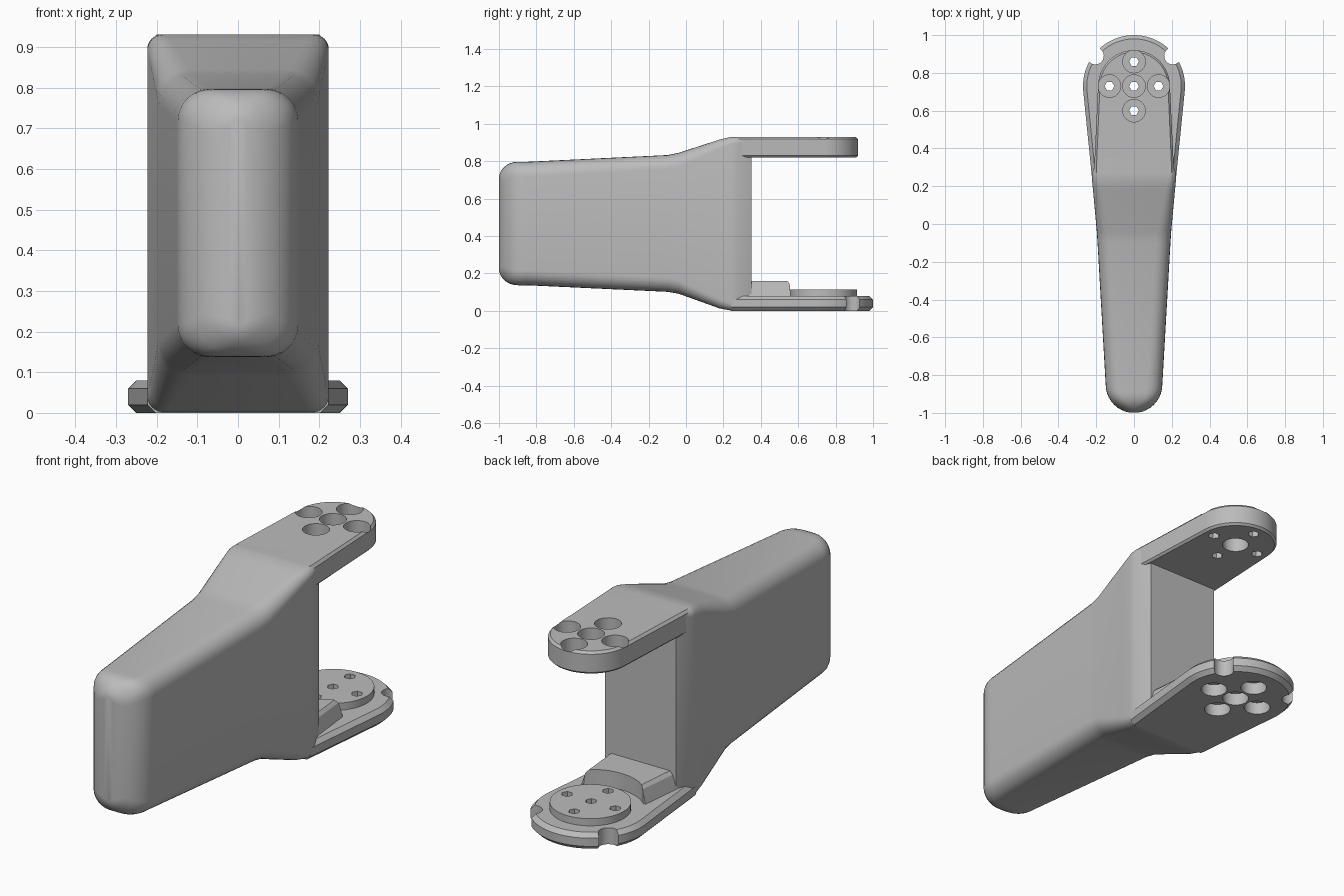
import bpy, bmesh
from math import sin, cos, pi, sqrt, radians, acos, atan2, hypot

cube = bpy.data.objects.get("Cube")
if cube:
    bpy.data.objects.remove(cube, do_unlink=True)

grey = bpy.data.materials.new("satin grey")
grey.use_nodes = True
colour = (0.5, 0.5, 0.5, 1)
grey.diffuse_color = colour
grey.node_tree.nodes["Principled BSDF"].inputs["Base Color"].default_value = colour

HUB = 0.73      # y of both pivot hubs
PITCH = 0.13    # spacing of the screw holes


def loft(name, rings):
    """Skin a list of equal-length point rings and cap both ends."""
    bm = bmesh.new()
    loops = [[bm.verts.new(p) for p in ring] for ring in rings]
    n = len(loops[0])
    for a, b in zip(loops, loops[1:]):
        for i in range(n):
            j = (i + 1) % n
            bm.faces.new((a[i], a[j], b[j], b[i]))
    bm.faces.new(loops[0][::-1])
    bm.faces.new(loops[-1])
    bmesh.ops.recalc_face_normals(bm, faces=bm.faces)
    mesh = bpy.data.meshes.new(name)
    bm.to_mesh(mesh)
    bm.free()
    obj = bpy.data.objects.new(name, mesh)
    bpy.context.collection.objects.link(obj)
    mesh.materials.append(grey)
    return obj


def cylinder(name, x, y, r, z0, z1, sides=32):
    circle = [(x + r * cos(2 * pi * i / sides), y + r * sin(2 * pi * i / sides))
              for i in range(sides)]
    return loft(name, [[(px, py, z) for px, py in circle] for z in (z0, z1)])


def cut(obj, cutters):
    for c in cutters:
        c.hide_render = True
        c.hide_set(True)
        mod = obj.modifiers.new("cut", 'BOOLEAN')
        mod.operation = 'DIFFERENCE'
        mod.solver = 'EXACT'
        mod.object = c


def shade(obj, angle):
    bpy.ops.object.select_all(action='DESELECT')
    obj.select_set(True)
    bpy.context.view_layer.objects.active = obj
    for mod in list(obj.modifiers):
        bpy.ops.object.modifier_apply(modifier=mod.name)
    bpy.ops.object.shade_smooth_by_angle(angle=radians(angle))


def paddle(r, half, y0, steps=40):
    """Outline of a straight root flowing tangentially into a round hub."""
    d = hypot(half, HUB - y0)
    start = atan2(y0 - HUB, half) + acos(r / d)
    arc = [start + (pi - 2 * start) * i / steps for i in range(steps + 1)]
    return ([(half, y0)] + [(r * cos(a), HUB + r * sin(a)) for a in arc]
            + [(-half, y0)])


def paddle_plate(name, half, y0, levels):
    """Paddle with chamfered rims; levels hold (z, hub radius, inset)."""
    return loft(name, [[(x, y, z) for x, y in paddle(r, half - inset, y0)]
                       for z, r, inset in levels])


def section(y, w, z0, z1, r, steps=6):
    """Rounded rectangle across the body."""
    r = min(r, w * 0.95)
    ring = []
    corners = ((w - r, z1 - r), (r - w, z1 - r), (r - w, z0 + r), (w - r, z0 + r))
    for k, (cx, cz) in enumerate(corners):
        for i in range(steps + 1):
            a = pi / 2 * (k + i / steps)
            ring.append((cx + r * cos(a), y, cz + r * sin(a)))
    return ring


# Body: bullnose front, gentle taper, then a flare to the fork height
stations = []
for i in range(10):
    a = radians(8 + 82 * i / 9)
    y = -0.85 - 0.15 * cos(a)
    inset = 0.09 * (1 - sqrt(1 - min(1, max(0, (-0.9 - y) / 0.1)) ** 2))
    stations.append((y, 0.15 * sin(a), 0.137 + inset, 0.797 - inset, 0.08))
stations += [(-0.1, 0.193, 0.102, 0.833, 0.075), (-0.04, 0.197, 0.107, 0.838, 0.075),
             (0.18, 0.217, 0.013, 0.916, 0.05), (0.24, 0.223, 0.002, 0.93, 0.04),
             (0.27, 0.223, 0, 0.93, 0.035), (0.35, 0.19, 0, 0.93, 0.015)]
stations[11] = (-0.04, 0.197, 0.092, 0.845, 0.075)
body = loft("body", [section(*s) for s in stations])
shade(body, 25)

hole_spots = [(0, HUB), (PITCH, HUB), (-PITCH, HUB), (0, HUB + PITCH), (0, HUB - PITCH)]


def drill(label, r, z0, z1, sides=24, spots=hole_spots):
    return [cylinder(label, x, y, r, z0, z1, sides) for x, y in spots]


# Upper fork arm with counterbored screw holes, wide centre bore
upper_arm = paddle_plate("upper_arm", 0.212, 0.27, [
    (0.82, 0.18, 0.01), (0.83, 0.19, 0), (0.918, 0.19, 0), (0.93, 0.18, 0.012)])
cut(upper_arm, drill("upper_counterbore_cutter", 0.06, 0.86, 1.0)
    + drill("upper_screw_cutter", 0.026, 0.7, 0.9, 6, hole_spots[1:])
    + [cylinder("upper_bore_cutter", 0, HUB, 0.06, 0.7, 0.865, 24)])
shade(upper_arm, 25)

# Lower fork plate with chamfered rim and two rim notches
lower_plate = paddle_plate("lower_plate", 0.222, 0.24, [
    (0, 0.25, 0.02), (0.02, 0.27, 0), (0.06, 0.27, 0), (0.08, 0.25, 0.02)])
cut(lower_plate, drill("lower_counterbore_cutter", 0.06, -0.1, 0.06)
    + drill("lower_screw_cutter", 0.026, 0.03, 0.2, 6)
    + [cylinder("notch_cutter", s * 0.205, 0.89, 0.045, -0.1, 0.2) for s in (1, -1)])
shade(lower_plate, 25)

# Raised pivot disc
pivot_disc = cylinder("pivot_disc", 0, HUB + 0.005, 0.18, 0.08, 0.115, 48)
cut(pivot_disc, drill("disc_screw_cutter", 0.026, 0.03, 0.2, 6))
shade(pivot_disc, 25)

# Stiffening block at the root of the plate, hollowed around the disc
block_rows = [(0.07, 0.2, 0.56), (0.145, 0.175, 0.555), (0.16, 0.16, 0.54)]
root_block = loft("root_block", [
    [(-w, 0.33, z), (w, 0.33, z), (w * 0.88, y1, z), (-w * 0.88, y1, z)]
    for z, w, y1 in block_rows])
cut(root_block, [cylinder("block_hollow_cutter", 0, HUB, 0.235, 0.05, 0.3, 48)])
shade(root_block, 25)
